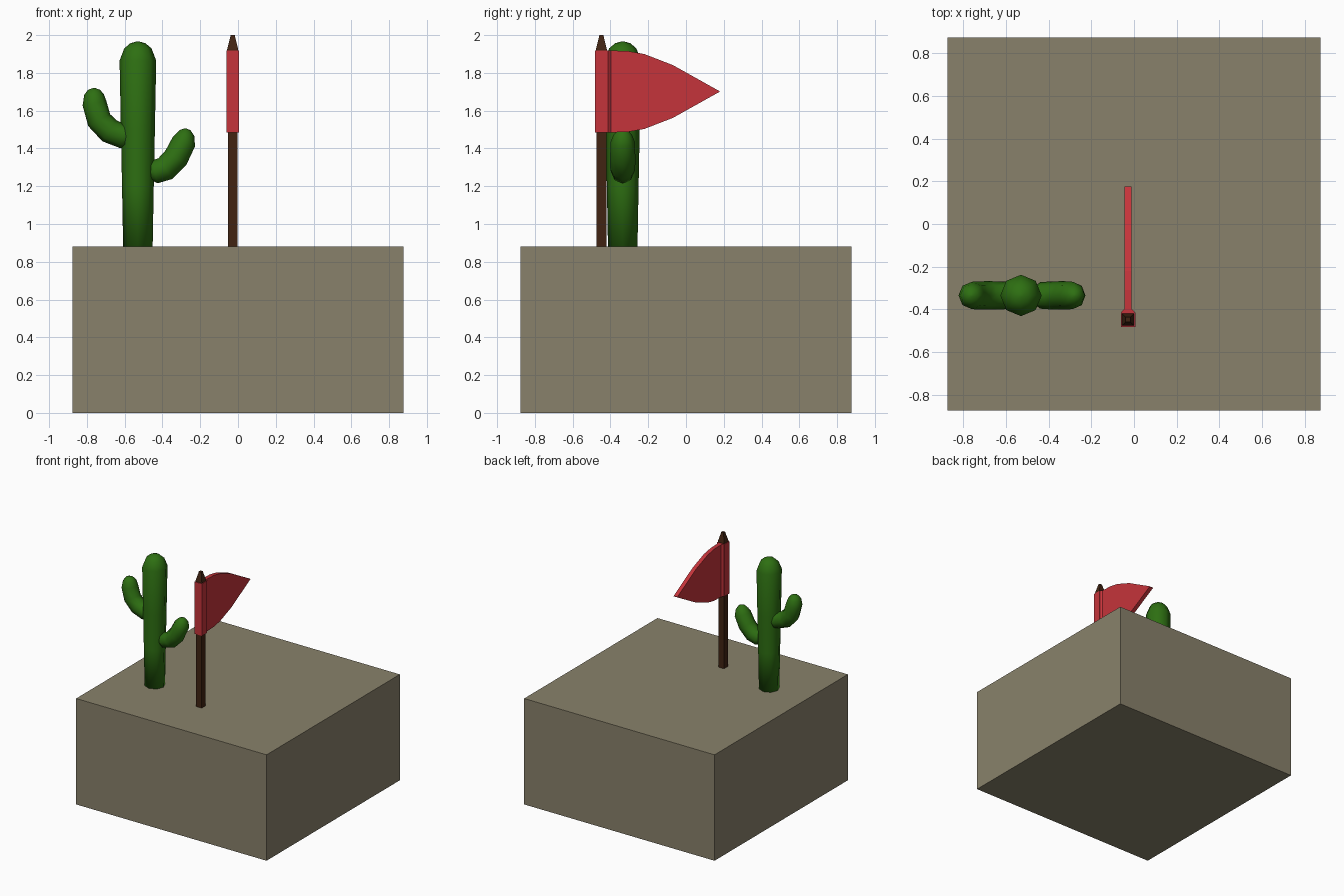
import bpy, bmesh, math
from mathutils import Vector

if "Cube" in bpy.data.objects:
    bpy.data.objects.remove(bpy.data.objects["Cube"])


def material(name, rgb):
    m = bpy.data.materials.new(name)
    m.diffuse_color = (*rgb, 1)
    m.use_nodes = True
    m.node_tree.nodes["Principled BSDF"].inputs["Base Color"].default_value = m.diffuse_color
    return m


sand = material("sand", (0.25, 0.222, 0.147))
green = material("cactus green", (0.027, 0.160, 0.006))
red = material("flag red", (0.56, 0.034, 0.043))
brown = material("pole brown", (0.052, 0.017, 0.006))


def finish(bm, name, mat, smooth=False):
    bmesh.ops.recalc_face_normals(bm, faces=bm.faces[:])
    mesh = bpy.data.meshes.new(name)
    bm.to_mesh(mesh)
    bm.free()
    mesh.materials.append(mat)
    for p in mesh.polygons:
        p.use_smooth = smooth
    ob = bpy.data.objects.new(name, mesh)
    bpy.context.collection.objects.link(ob)
    return ob


def bridge(bm, rings):
    """Skin a list of equal vertex rings and cap both ends."""
    for a, b in zip(rings, rings[1:]):
        n = len(a)
        for i in range(n):
            j = (i + 1) % n
            bm.faces.new((a[i], a[j], b[j], b[i]))
    bm.faces.new(rings[0])
    bm.faces.new(rings[-1])


def tube(name, stations, y, mat, sides=8):
    """Tube in an xz plane; stations are (x, z, radius)."""
    bm = bmesh.new()
    pts = [Vector((x, y, z)) for x, z, r in stations]
    rings = []
    for k, p in enumerate(pts):
        t = (pts[min(k + 1, len(pts) - 1)] - pts[max(k - 1, 0)]).normalized()
        side = Vector((0, 1, 0))
        up = side.cross(t)
        ring = []
        for i in range(sides):
            a = math.tau * i / sides
            ring.append(bm.verts.new(p + stations[k][2] * (math.cos(a) * side + math.sin(a) * up)))
        rings.append(ring)
    bridge(bm, rings)
    return finish(bm, name, mat, True)


def square_stack(name, x, y, levels, mat):
    """Square column; levels are (z, half width)."""
    bm = bmesh.new()
    rings = [[bm.verts.new((x + sx * h, y + sy * h, z))
              for sx, sy in ((-1, -1), (1, -1), (1, 1), (-1, 1))] for z, h in levels]
    bridge(bm, rings)
    return finish(bm, name, mat)


# Ground block
square_stack("ground_block", 0, 0, [(0, 0.875), (0.88, 0.875)], sand)

# Cactus trunk and arms
CY = -0.335
tube("cactus_trunk", [(-0.53, 0.87, 0.078), (-0.53, 1.20, 0.084), (-0.53, 1.50, 0.09),
                      (-0.53, 1.865, 0.097), (-0.53, 1.93, 0.072),
                      (-0.53, 1.957, 0.04), (-0.53, 1.966, 0.008)], CY, green)
tube("cactus_left_arm", [(-0.54, 1.465, 0.06), (-0.61, 1.465, 0.065), (-0.68, 1.493, 0.067),
                         (-0.735, 1.55, 0.066), (-0.76, 1.64, 0.064), (-0.762, 1.685, 0.052),
                         (-0.762, 1.71, 0.032), (-0.762, 1.72, 0.006)], CY, green)
tube("cactus_right_arm", [(-0.475, 1.272, 0.035), (-0.44, 1.276, 0.062), (-0.385, 1.293, 0.066),
                          (-0.328, 1.352, 0.067), (-0.287, 1.435, 0.064), (-0.280, 1.472, 0.049),
                          (-0.279, 1.497, 0.028), (-0.279, 1.505, 0.006)], CY, green)

# Flagpole with tapered tip
PX, PY = -0.028, -0.448
square_stack("flagpole", PX, PY, [(0.87, 0.026), (1.91, 0.026)], brown)
square_stack("pole_tip", PX, PY, [(1.90, 0.029), (1.925, 0.029), (1.985, 0.014), (2.0, 0.011)], brown)

# Flag sleeve around the pole
square_stack("flag_sleeve", PX, PY, [(1.485, 0.034), (1.918, 0.034)], red)

# Pennant: stations along y as (y, half height, half thickness)
bm = bmesh.new()
rings = []
for y, h, t in [(-0.42, 0.2165, 0.034), (-0.412, 0.2165, 0.03), (-0.397, 0.2165, 0.017),
                (-0.31, 0.2145, 0.017), (-0.22, 0.198, 0.017), (-0.07, 0.14, 0.017),
                (0.177, 0.002, 0.017)]:
    rings.append([bm.verts.new((PX + sx * t, y, 1.7015 + sz * h))
                  for sx, sz in ((-1, -1), (1, -1), (1, 1), (-1, 1))])
bridge(bm, rings)
finish(bm, "pennant", red)
